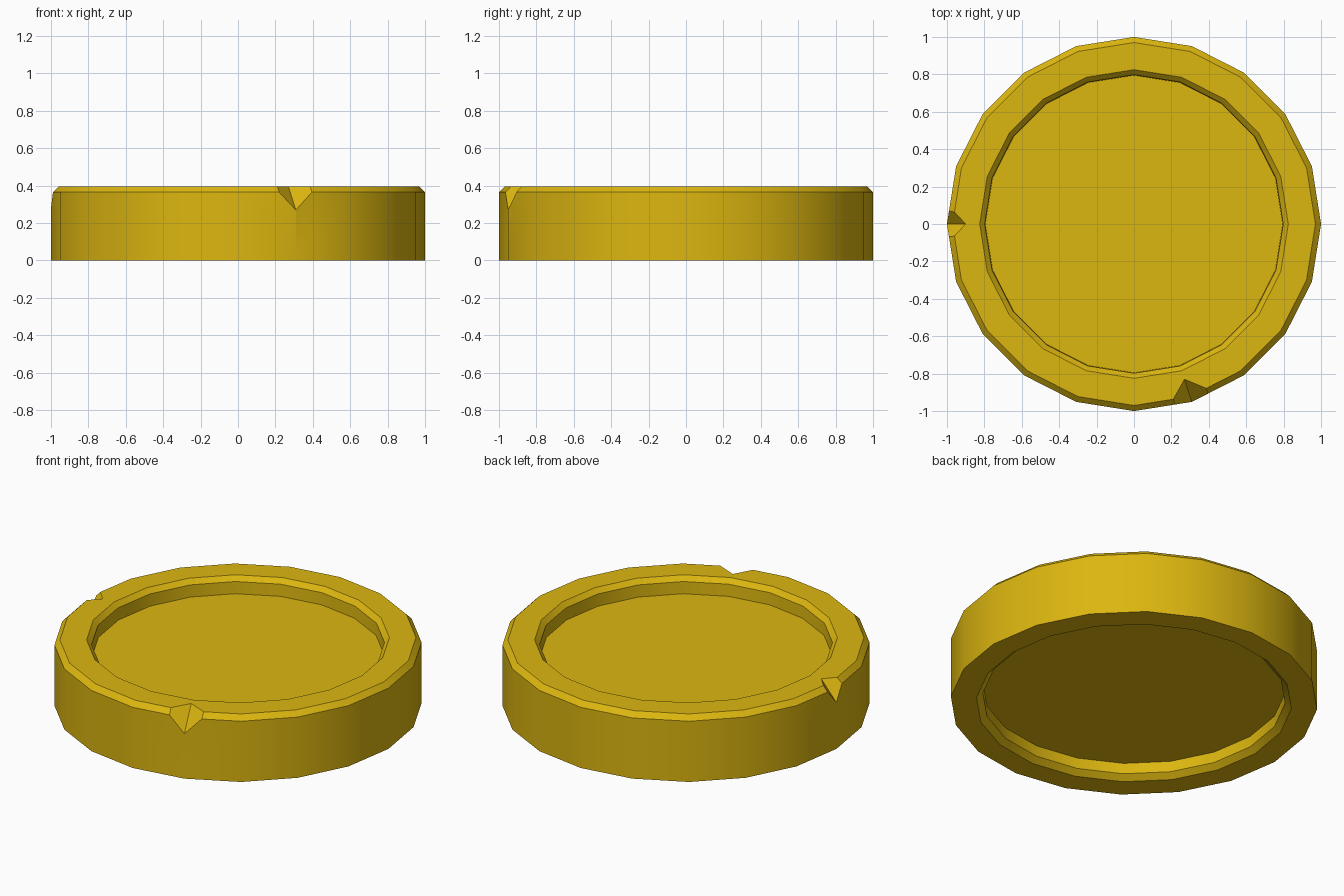
import bpy, bmesh
from math import cos, sin, radians, tau
from mathutils import Vector

if "Cube" in bpy.data.objects:
    bpy.data.objects.remove(bpy.data.objects["Cube"])

SIDES = 20
# (radius, z) from the underside recess, around the outside, to the top recess
PROFILE = [(0.825, 0.095), (0.825, 0.03), (0.86, 0), (1, 0),
           (1, 0.365), (0.97, 0.395), (0.825, 0.395), (0.798, 0.367), (0.795, 0.295)]


def finish(bm, name):
    bmesh.ops.recalc_face_normals(bm, faces=bm.faces)
    mesh = bpy.data.meshes.new(name)
    bm.to_mesh(mesh)
    bm.free()
    obj = bpy.data.objects.new(name, mesh)
    bpy.context.collection.objects.link(obj)
    return obj


def lathe(name, profile):
    bm = bmesh.new()
    rings = [[bm.verts.new((r * cos(tau * i / SIDES), r * sin(tau * i / SIDES), z))
              for i in range(SIDES)] for r, z in profile]
    for a, b in zip(rings, rings[1:]):
        for i in range(SIDES):
            j = (i + 1) % SIDES
            bm.faces.new((a[i], a[j], b[j], b[i]))
    bm.faces.new(rings[0])
    bm.faces.new(rings[-1])
    return finish(bm, name)


def nick_cutter(name, inner, tip, left, right):
    """V-shaped prism whose valley runs from the inner point down to the tip."""
    p, t = Vector(inner), Vector(tip)
    a, b = (Vector(left) - p) * 2.5, (Vector(right) - p) * 2.5
    bm = bmesh.new()
    for start in (p - (t - p) * 0.5, t + (t - p) * 0.5):
        for off in (Vector(), a, b):
            bm.verts.new(start + off)
    bmesh.ops.convex_hull(bm, input=bm.verts)
    obj = finish(bm, name)
    obj.hide_render = True
    return obj


# Coin body
coin = lathe("coin", PROFILE)

# Worn nicks in the upper rim
cutters = [
    nick_cutter("left_nick_cutter", (-0.9, 0, 0.395), (-1, 0, 0.28),
                (-0.965, 0.07, 0.395), (-0.965, -0.07, 0.395)),
    nick_cutter("front_nick_cutter", (0.27, -0.83, 0.395), (0.309, -0.951, 0.27),
                (0.21, -0.937, 0.395), (0.39, -0.88, 0.395)),
]
bpy.context.view_layer.objects.active = coin
coin.select_set(True)
for c in cutters:
    mod = coin.modifiers.new("nick", 'BOOLEAN')
    mod.object = c
    mod.operation = 'DIFFERENCE'
    mod.solver = 'EXACT'
    bpy.ops.object.modifier_apply(modifier=mod.name)
for c in cutters:
    bpy.data.objects.remove(c)
bpy.ops.object.shade_smooth_by_angle(angle=radians(25))

# Gold
gold = bpy.data.materials.new("gold")
gold.diffuse_color = (0.72, 0.47, 0.005, 1)
gold.use_nodes = True
gold.node_tree.nodes["Principled BSDF"].inputs["Base Color"].default_value = gold.diffuse_color
coin.data.materials.clear()
coin.data.materials.append(gold)
